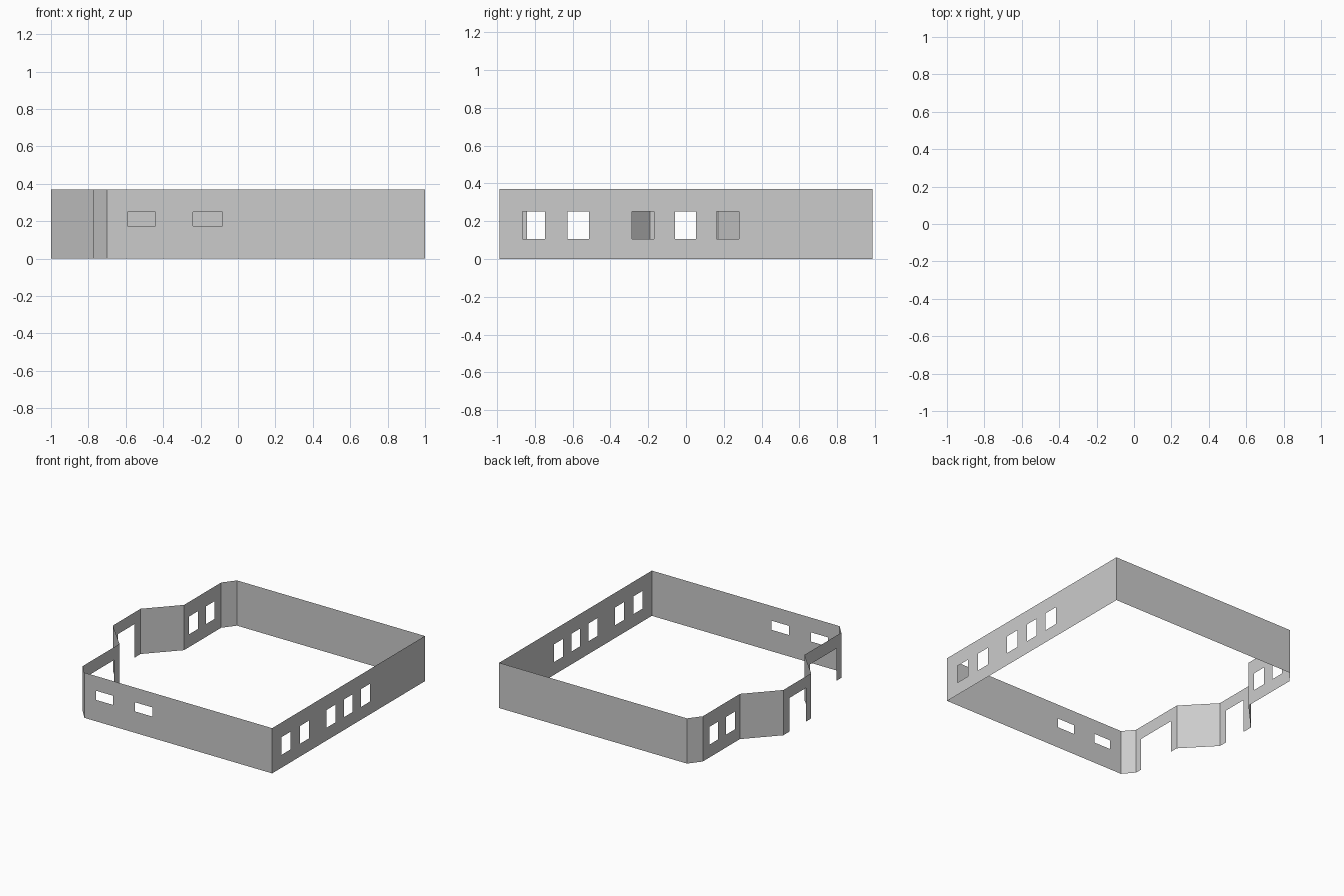
import bpy, bmesh
from mathutils import Vector

if "Cube" in bpy.data.objects:
    bpy.data.objects.remove(bpy.data.objects["Cube"])

H = 0.37       # wall height
Y = 0.987      # half depth
XS = -0.775    # left side wall line


def wall(name, a, b, openings=()):
    """Thin wall from plan point a to b; openings are (start, end, z0, z1) in distance from a."""
    a, b = Vector(a), Vector(b)
    length = (b - a).length
    d = (b - a) / length
    us = sorted({0.0, length, *[v for o in openings for v in o[:2]]})
    zs = sorted({0.0, H, *[v for o in openings for v in o[2:]]})
    bm = bmesh.new()
    grid = [[bm.verts.new((*(a + d * u), z)) for z in zs] for u in us]
    for i in range(len(us) - 1):
        for j in range(len(zs) - 1):
            u, z = (us[i] + us[i + 1]) / 2, (zs[j] + zs[j + 1]) / 2
            if any(o[0] < u < o[1] and o[2] < z < o[3] for o in openings):
                continue
            bm.faces.new((grid[i][j], grid[i + 1][j], grid[i + 1][j + 1], grid[i][j + 1]))
    loose = [v for v in bm.verts if not v.link_faces]
    bmesh.ops.delete(bm, geom=loose, context='VERTS')
    me = bpy.data.meshes.new(name)
    bm.to_mesh(me)
    bm.free()
    bpy.context.collection.objects.link(bpy.data.objects.new(name, me))


def spans(start, pairs, z0, z1):
    """Openings given by coordinates along an axis, measured from the wall start."""
    return [(*sorted((abs(p - start), abs(q - start))), z0, z1) for p, q in pairs]


# front wall with two slot windows
wall("front_wall", (-0.70, -Y), (1, -Y),
     spans(-0.70, [(-0.592, -0.442), (-0.24, -0.084)], 0.175, 0.25))

# right wall with five windows
right = [(-0.865, -0.747), (-0.628, -0.512), (-0.287, -0.168), (-0.058, 0.053), (0.162, 0.28)]
wall("right_wall", (1, -Y), (1, Y), spans(-Y, right, 0.105, 0.25))

# plain back wall
wall("back_wall", (1, Y), (-0.70, Y))

# left corner chamfers
wall("back_chamfer", (-0.70, Y), (XS, 0.89))
wall("front_chamfer", (XS, -0.90), (-0.70, -Y))

# left wall: windowed section and wide gate section
wall("left_window_wall", (XS, 0.89), (XS, 0.41),
     spans(0.89, [(0.69, 0.805), (0.475, 0.593)], 0.105, 0.25))
wall("left_gate_wall", (XS, -0.425), (XS, -0.90),
     spans(-0.425, [(-0.84, -0.495)], 0, 0.265))

# projecting bay with doorway
wall("bay_back_side", (XS, 0.41), (-1, 0.17))
wall("bay_front", (-1, 0.17), (-1, -0.19), spans(0.17, [(-0.12, 0.088)], 0, 0.275))
wall("bay_front_side", (-1, -0.19), (XS, -0.425))
